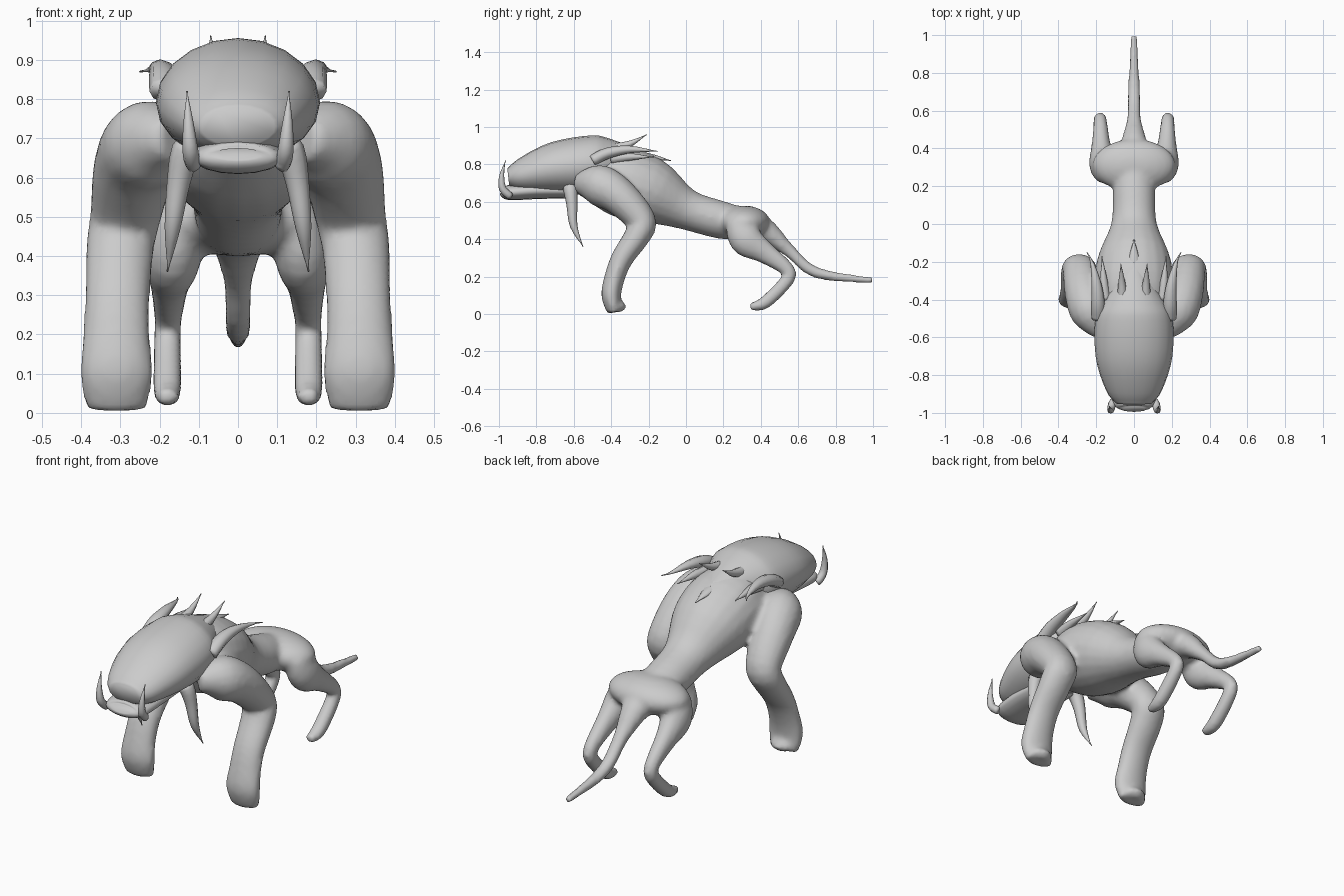
import bpy, bmesh, math
from mathutils import Vector

cube = bpy.data.objects.get("Cube")
if cube:
    bpy.data.objects.remove(cube, do_unlink=True)

grey = (0.6, 0.6, 0.6, 1)
hide = bpy.data.materials.new("grey_hide")
hide.use_nodes = True
hide.diffuse_color = grey
hide.node_tree.nodes["Principled BSDF"].inputs["Base Color"].default_value = grey


def finish(name, bm):
    """Turn a bmesh into a smooth-shaded grey object."""
    bmesh.ops.recalc_face_normals(bm, faces=bm.faces)
    mesh = bpy.data.meshes.new(name)
    bm.to_mesh(mesh)
    bm.free()
    mesh.materials.append(hide)
    mesh.shade_smooth()
    part = bpy.data.objects.new(name, mesh)
    bpy.context.collection.objects.link(part)
    return part


def catmull(a, b, c, d, t):
    return b + t * (c - a + t * (2 * a - 5 * b + 4 * c - d + t * (3 * (b - c) + d - a))) / 2


def spline(points, steps):
    """Smooth the stations with a Catmull-Rom curve."""
    padded = [points[0], *points, points[-1]]
    smooth = []
    for window in zip(padded, padded[1:], padded[2:], padded[3:]):
        for step in range(steps):
            smooth.append([catmull(*values, step / steps) for values in zip(*window)])
    return smooth + [list(points[-1])]


def loft(name, stations, wide=(1, 1), x=(0, 0), bend=4, sides=16, steps=4, flip=1):
    """Tube through (y, z, radius) stations; the width ratio and x ease from first to last."""
    rows = spline(stations, steps)
    last = len(rows) - 1
    centres, widths = [], []
    for i, (y, z, radius) in enumerate(rows):
        t = i / last
        centres.append(Vector((flip * (x[0] + (x[1] - x[0]) * t ** bend), y, z)))
        widths.append(wide[1] + (wide[0] - wide[1]) * (1 - t) ** 2)
    bm = bmesh.new()
    rings = []
    for i, centre in enumerate(centres):
        tangent = (centres[min(i + 1, last)] - centres[max(i - 1, 0)]).normalized()
        across = Vector((1, 0, 0))
        across = (across - tangent * across.dot(tangent)).normalized()
        up = tangent.cross(across)
        radius = max(rows[i][2], 0.002)
        ring = []
        for k in range(sides):
            angle = math.tau * k / sides
            offset = across * math.cos(angle) * widths[i] + up * math.sin(angle)
            ring.append(bm.verts.new(centre + offset * radius))
        rings.append(ring)
    for lower, upper in zip(rings, rings[1:]):
        for k in range(sides):
            n = (k + 1) % sides
            bm.faces.new((lower[k], lower[n], upper[n], upper[k]))
    bm.faces.new(rings[0])
    bm.faces.new(rings[-1])
    return finish(name, bm)


def ball(name, centre, size):
    """Ellipsoid with the given half sizes."""
    bm = bmesh.new()
    bmesh.ops.create_uvsphere(bm, u_segments=24, v_segments=16, radius=1)
    bmesh.ops.scale(bm, vec=size, verts=bm.verts)
    bmesh.ops.translate(bm, vec=centre, verts=bm.verts)
    return finish(name, bm)


def pair(name, stations, **options):
    """Left and right copies of a loft."""
    return [loft(f"{side}_{name}", stations, flip=flip, **options)
            for side, flip in (("left", 1), ("right", -1))]


def fuse(name, parts, voxel):
    """Join overlapping parts into one smooth skin."""
    bpy.ops.object.select_all(action='DESELECT')
    for part in parts:
        part.select_set(True)
    body = parts[0]
    bpy.context.view_layer.objects.active = body
    bpy.ops.object.join()
    body.name = name
    remesh = body.modifiers.new("skin", 'REMESH')
    remesh.mode = 'VOXEL'
    remesh.voxel_size = voxel
    remesh.use_smooth_shade = True
    soften = body.modifiers.new("soften", 'SMOOTH')
    soften.factor = 0.5
    soften.iterations = 5


# Torso running into the tail, with a broad pelvis
torso = loft("torso", [
    (-.6, .74, .08), (-.4, .72, .18), (-.2, .66, .18), (0, .56, .11), (.2, .5, .1),
    (.4, .46, .07), (.55, .34, .035), (.7, .22, .03), (1, .18, .016)],
    wide=(1.1, 1.1), sides=20)
pelvis = ball("pelvis", (0, .31, .49), (.22, .14, .09))

# Heavy front legs, from the broad feet up to the shoulders
front_legs = pair("front_leg", [
    (-.38, .01, .04), (-.4, .1, .053), (-.38, .2, .055), (-.34, .3, .06), (-.26, .42, .07),
    (-.24, .5, .08), (-.36, .63, .1), (-.47, .69, .11), (-.56, .7, .06)],
    wide=(2, 1), x=(.31, .16))
heels = [ball("heel", (side * .31, -.36, .04), (.06, .04, .03)) for side in (1, -1)]

# Slender hind legs, from the toes up to the hips
hind_legs = pair("hind_leg", [
    (.34, .04, .02), (.42, .06, .035), (.54, .18, .037), (.54, .24, .04),
    (.42, .33, .06), (.32, .4, .09), (.28, .5, .07)],
    wide=(1.2, .8), x=(.18, .15))
fuse("body", [torso, pelvis] + front_legs + heels + hind_legs, voxel=.014)

# Broad wedge head and protruding lower jaw
loft("head", [
    (-.95, .73, .05), (-.88, .74, .09), (-.7, .78, .14), (-.5, .8, .155),
    (-.4, .81, .13), (-.2, .83, .03)],
    wide=(1.9, 1.2), sides=20)
loft("lower_jaw", [
    (-.98, .66, .02), (-.95, .65, .04), (-.8, .66, .045), (-.6, .66, .04)],
    wide=(3, 2.6))

# Upturned tusks, hanging cheek spikes and swept ears
pair("tusk", [(-.94, .63, .02), (-.98, .67, .02), (-.985, .74, .013), (-.965, .82, 0)],
     x=(.11, .13), bend=.5, sides=8)
pair("cheek_spike", [(-.62, .68, .04), (-.61, .59, .03), (-.6, .47, .02), (-.55, .36, 0)],
     x=(.12, .18), bend=.6, sides=8)
pair("ear", [(-.5, .82, .03), (-.42, .86, .03), (-.3, .88, .02), (-.15, .87, 0)],
     wide=(1.2, 1.2), x=(.19, .25), sides=8)

# Spikes along the mane and crest
pair("mane_spike", [(-.4, .83, .03), (-.3, .84, .02), (-.17, .84, 0)],
     x=(.15, .17), bend=1, sides=8)
pair("crest_spike", [(-.4, .88, .03), (-.3, .91, .017), (-.21, .96, 0)],
     x=(.06, .07), bend=1, sides=8)
loft("middle_spike", [(-.36, .83, .04), (-.2, .84, .02), (-.08, .82, 0)],
     wide=(1.7, 1.7), sides=8)
